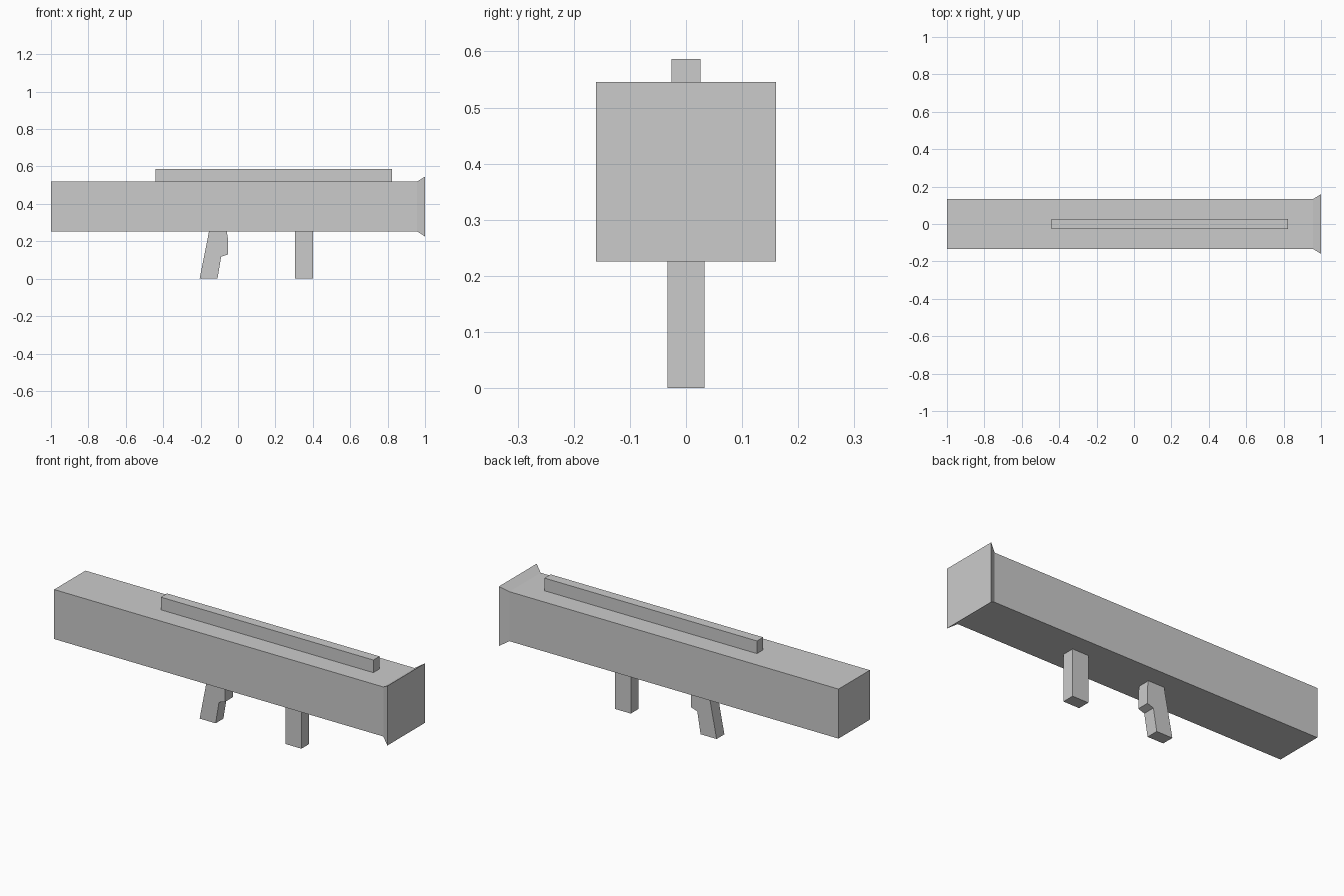
import bpy, bmesh

if "Cube" in bpy.data.objects:
    bpy.data.objects.remove(bpy.data.objects["Cube"])


def finish(name, bm):
    bmesh.ops.recalc_face_normals(bm, faces=bm.faces)
    mesh = bpy.data.meshes.new(name)
    bm.to_mesh(mesh)
    bm.free()
    obj = bpy.data.objects.new(name, mesh)
    bpy.context.collection.objects.link(obj)
    return obj


def extrude_profile(name, points, half_width):
    """Extrude an (x, z) outline symmetrically along y."""
    bm = bmesh.new()
    face = bm.faces.new([bm.verts.new((x, -half_width, z)) for x, z in points])
    new = bmesh.ops.extrude_face_region(bm, geom=[face])["geom"]
    verts = [g for g in new if isinstance(g, bmesh.types.BMVert)]
    bmesh.ops.translate(bm, verts=verts, vec=(0, 2 * half_width, 0))
    return finish(name, bm)


def box(name, x0, x1, z0, z1, half_width):
    return extrude_profile(name, [(x0, z0), (x1, z0), (x1, z1), (x0, z1)], half_width)


def square_tube(name, stations, zc):
    """Loft square sections given as (x, half_size), capped at both ends."""
    bm = bmesh.new()
    rings = [[bm.verts.new((x, sy * h, zc + sz * h))
              for sy, sz in ((-1, -1), (1, -1), (1, 1), (-1, 1))] for x, h in stations]
    for a, b in zip(rings, rings[1:]):
        for i in range(4):
            j = (i + 1) % 4
            bm.faces.new((a[i], a[j], b[j], b[i]))
    bm.faces.new(rings[0])
    bm.faces.new(rings[-1])
    return finish(name, bm)


# Long square body with flared muzzle
square_tube("launcher_body", [(-1, 0.133), (0.957, 0.133), (1, 0.16)], 0.386)

# Sight rail on top
box("top_rail", -0.44, 0.823, 0.519, 0.587, 0.026)

# Straight front grip
box("front_grip", 0.305, 0.4, 0.0, 0.253, 0.033)

# Slanted rear grip with trigger block
extrude_profile("trigger_grip", [
    (-0.205, 0), (-0.11, 0), (-0.09, 0.118), (-0.054, 0.13),
    (-0.054, 0.215), (-0.06, 0.253), (-0.155, 0.253)], 0.033)
